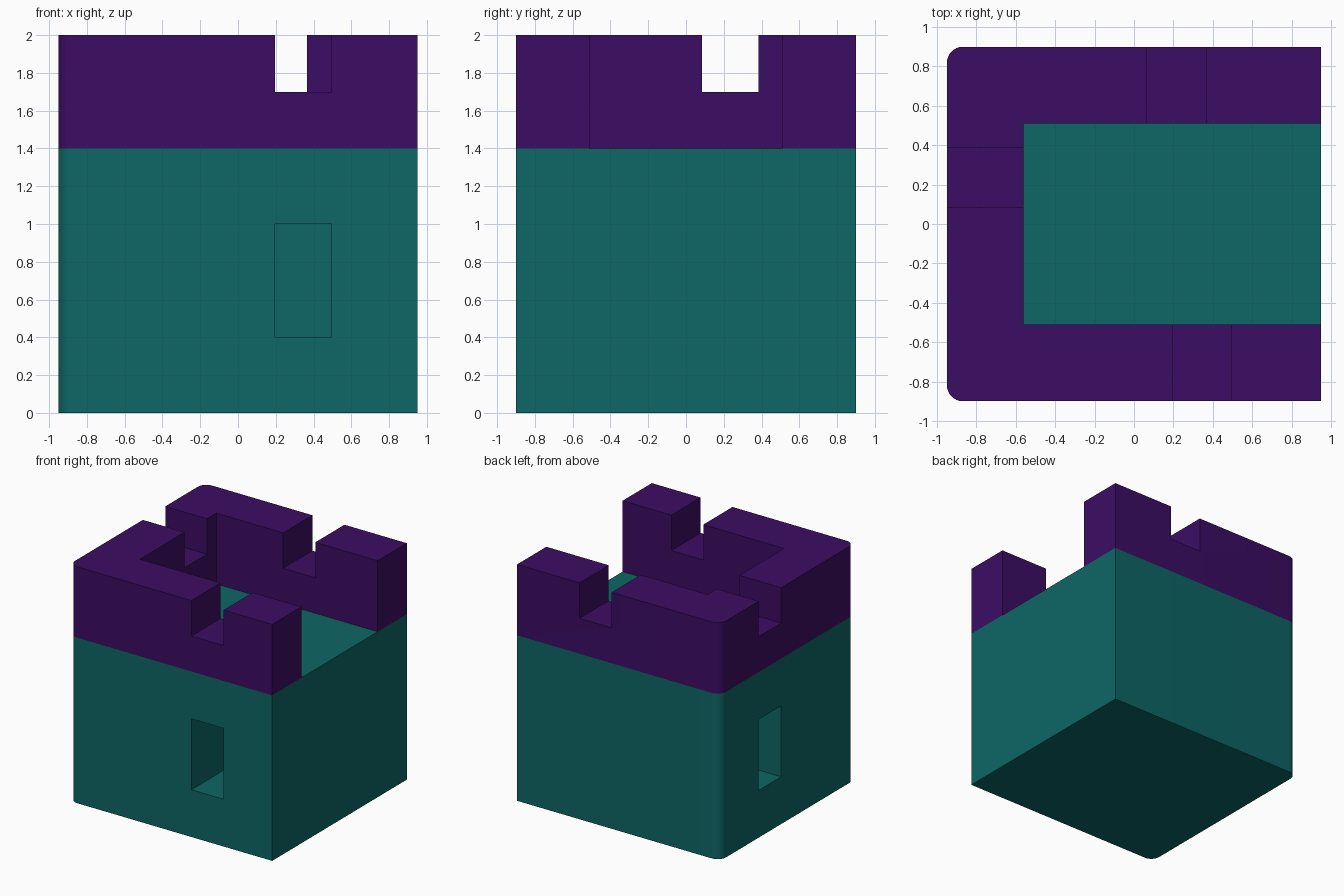
import bpy, bmesh, math

cube = bpy.data.objects.get("Cube")
if cube:
    bpy.data.objects.remove(cube, do_unlink=True)

HX, HY = 0.95, 0.9          # half length and half width
WALL, RADIUS = 0.39, 0.08   # parapet thickness, rounded corner radius
FLOOR, TOP = 1.4, 2.0


def material(name, color):
    m = bpy.data.materials.new(name)
    m.use_nodes = True
    m.diffuse_color = color
    m.node_tree.nodes["Principled BSDF"].inputs["Base Color"].default_value = color
    return m


def corner(sign, start):
    """Quarter arc around one of the two rounded corners."""
    cx, cy = -HX + RADIUS, sign * (HY - RADIUS)
    angles = [math.radians(start + 90 * i / 8) for i in range(9)]
    return [(cx + RADIUS * math.cos(a), cy + RADIUS * math.sin(a)) for a in angles]


def prism(name, outline, z0, z1, mat=None):
    bm = bmesh.new()
    face = bm.faces.new([bm.verts.new((x, y, z0)) for x, y in outline])
    moved = bmesh.ops.extrude_face_region(bm, geom=[face], use_keep_orig=True)["geom"]
    verts = [g for g in moved if isinstance(g, bmesh.types.BMVert)]
    bmesh.ops.translate(bm, vec=(0, 0, z1 - z0), verts=verts)
    bmesh.ops.recalc_face_normals(bm, faces=bm.faces)
    mesh = bpy.data.meshes.new(name)
    bm.to_mesh(mesh)
    bm.free()
    obj = bpy.data.objects.new(name, mesh)
    bpy.context.collection.objects.link(obj)
    if mat:
        mesh.materials.append(mat)
    return obj


def activate(obj):
    bpy.ops.object.select_all(action="DESELECT")
    obj.select_set(True)
    bpy.context.view_layer.objects.active = obj


def cut(obj, x0, x1, y0, y1, z0, z1):
    cutter = prism("cutter", [(x0, y0), (x1, y0), (x1, y1), (x0, y1)], z0, z1)
    cutter.hide_render = True
    mod = obj.modifiers.new("cut", "BOOLEAN")
    mod.operation, mod.solver, mod.object = "DIFFERENCE", "EXACT", cutter
    activate(obj)
    bpy.ops.object.modifier_apply(modifier=mod.name)
    bpy.data.objects.remove(cutter, do_unlink=True)


teal = material("teal wall", (0.0044, 0.133, 0.133, 1))
purple = material("purple parapet", (0.045, 0.004, 0.127, 1))

# Outer outline, rounded at the two closed corners
outer = [(HX, HY)] + corner(1, 90) + corner(-1, 180) + [(HX, -HY)]

# Solid lower block with two deep window openings
base = prism("base_block", outer, 0, FLOOR, teal)
cut(base, 0.195, 0.495, -HY - 0.1, -HY + 0.5, 0.4, 1.0)
cut(base, -HX - 0.1, -HX + 0.5, 0.085, 0.385, 0.4, 1.0)

# U-shaped parapet, open on one side, with a notch in each wall
iy = HY - WALL
inner = [(HX, -iy), (-HX + WALL, -iy), (-HX + WALL, iy), (HX, iy)]
parapet = prism("parapet", outer + inner, FLOOR, TOP, purple)
cut(parapet, 0.195, 0.495, -HY - 0.1, -iy + 0.1, 1.7, TOP + 0.1)
cut(parapet, 0.066, 0.366, iy - 0.1, HY + 0.1, 1.7, TOP + 0.1)
cut(parapet, -HX - 0.1, -HX + WALL + 0.1, 0.085, 0.385, 1.7, TOP + 0.1)

# Smooth corners, sharp edges
for part in (base, parapet):
    activate(part)
    bpy.ops.object.shade_smooth_by_angle(angle=math.radians(30))
